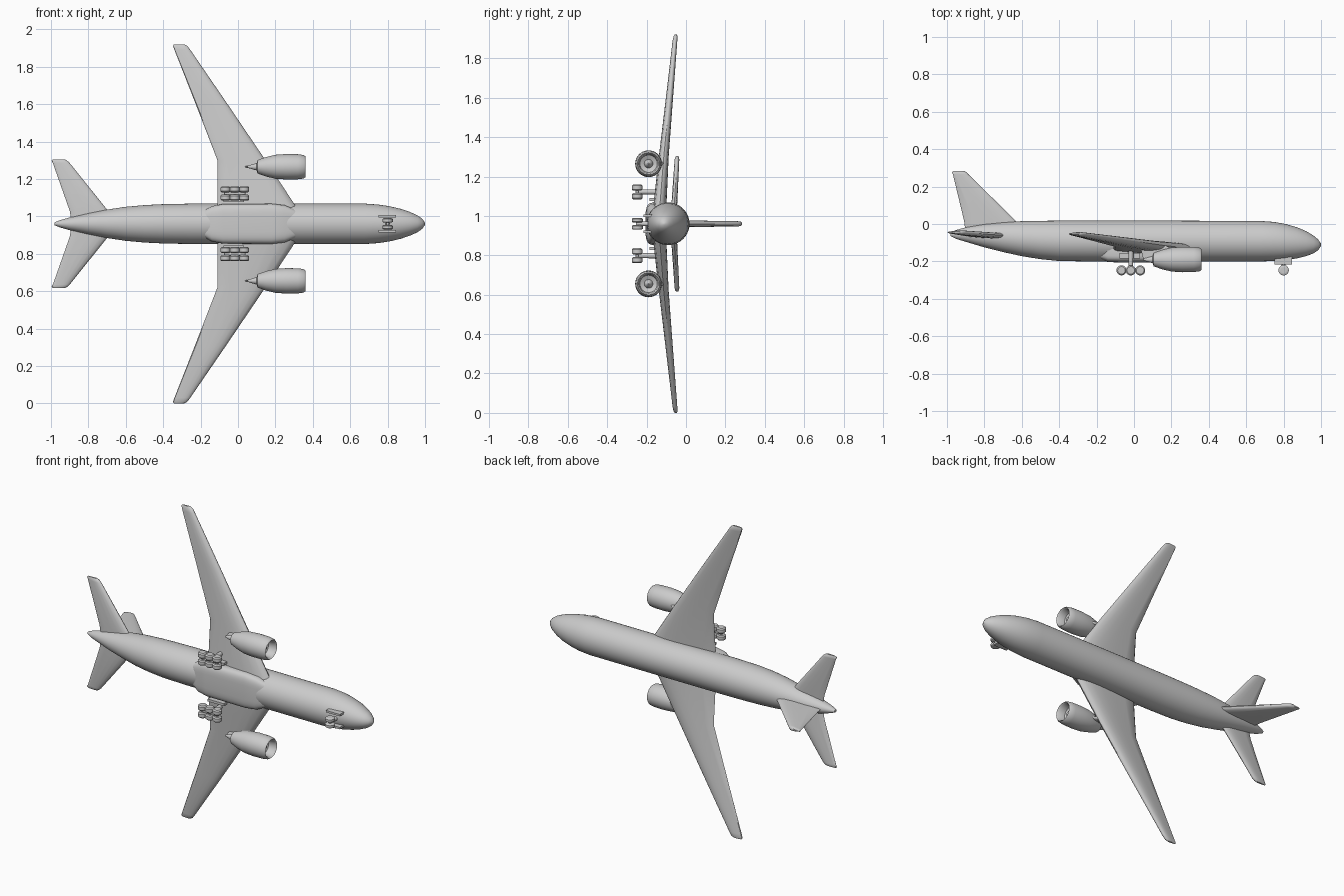
import bpy, bmesh, math
from mathutils import Vector

cube = bpy.data.objects.get("Cube")
if cube:
    bpy.data.objects.remove(cube, do_unlink=True)

MID = 0.96   # height of the centreline; meshes are built relative to it

grey = bpy.data.materials.new("light_grey")
grey.use_nodes = True
COL = (0.6, 0.6, 0.6, 1)
grey.diffuse_color = COL
bsdf = next(n for n in grey.node_tree.nodes if n.type == 'BSDF_PRINCIPLED')
bsdf.inputs["Base Color"].default_value = COL


def finish(name, bm, mirror=False, angle=40):
    """Turn a bmesh into a smooth-shaded object, optionally mirrored across the centreline."""
    bmesh.ops.recalc_face_normals(bm, faces=bm.faces)
    me = bpy.data.meshes.new(name)
    bm.to_mesh(me)
    bm.free()
    me.materials.append(grey)
    ob = bpy.data.objects.new(name, me)
    bpy.context.collection.objects.link(ob)
    ob.location.z = MID
    bpy.ops.object.select_all(action='DESELECT')
    ob.select_set(True)
    bpy.context.view_layer.objects.active = ob
    bpy.ops.object.shade_smooth_by_angle(angle=math.radians(angle))
    if mirror:
        m = ob.modifiers.new("Mirror", 'MIRROR')
        m.use_axis = (False, False, True)
    return ob


def loft(bm, rings):
    """Skin a list of equal-length point rings and cap both ends."""
    rows = [[bm.verts.new(p) for p in r] for r in rings]
    n = len(rows[0])
    for a, b in zip(rows, rows[1:]):
        for i in range(n):
            j = (i + 1) % n
            bm.faces.new((a[i], a[j], b[j], b[i]))
    bm.faces.new(rows[0])
    bm.faces.new(rows[-1])


def section(x, top, bottom, half, power=2, n=40):
    """Superellipse cross-section at station x."""
    pts = []
    for i in range(n):
        t = 2 * math.pi * i / n
        c, s = math.cos(t), math.sin(t)
        u = math.copysign(abs(c) ** (2 / power), c)
        v = math.copysign(abs(s) ** (2 / power), s)
        pts.append(Vector((x, (top + bottom) / 2 + v * (top - bottom) / 2, u * half)))
    return pts


def lathe(bm, profile, centre, axis='X', n=32):
    """Revolve (distance, radius) pairs round an axis through centre."""
    rings = []
    for d, r in profile:
        ring = []
        for i in range(n):
            t = 2 * math.pi * i / n
            a, b = r * math.cos(t), r * math.sin(t)
            ring.append(Vector(centre) + Vector(
                {'X': (d, a, b), 'Y': (a, d, b), 'Z': (a, b, d)}[axis]))
        rings.append(ring)
    loft(bm, rings)


# Rounded aerofoil outline: fraction of chord from the leading edge, half thickness
FOIL = [(0, 0), (0.02, 0.4), (0.08, 0.75), (0.2, 0.97), (0.35, 1), (0.55, 0.85),
        (0.8, 0.55), (0.97, 0.32), (1, 0)]


def foil(bm, stations, upright=False):
    """Loft a flying surface from (span, leading x, trailing x, offset, thickness)."""
    outline = FOIL + [(c, -h) for c, h in FOIL[-2:0:-1]]
    rings = []
    for span, le, te, off, thick in stations:
        ring = []
        for c, h in outline:
            x, t = le + (te - le) * c, off + h * thick / 2
            ring.append(Vector((x, span, t) if upright else (x, t, span)))
        rings.append(ring)
    loft(bm, rings)


def box(bm, lo, hi):
    lo, hi = Vector(lo), Vector(hi)
    vs = bmesh.ops.create_cube(bm, size=1)["verts"]
    for v in vs:
        v.co = Vector([(lo[k] + hi[k]) / 2 + v.co[k] * (hi[k] - lo[k]) for k in range(3)])


def wheel(bm, x, y, z, r, w):
    lathe(bm, [(-w, r * 0.5), (-w, r * 0.75), (-w * 0.6, r), (w * 0.6, r),
               (w, r * 0.75), (w, r * 0.5)], (x, y, z), 'Z', 20)


# Fuselage: station x, top, bottom, half width
bm = bmesh.new()
loft(bm, [section(*s) for s in [
    (-0.98, -0.045, -0.065, 0.008), (-0.95, -0.032, -0.08, 0.02), (-0.9, -0.018, -0.095, 0.034),
    (-0.8, 0.0, -0.125, 0.057), (-0.7, 0.01, -0.15, 0.076), (-0.6, 0.015, -0.172, 0.091),
    (-0.5, 0.017, -0.188, 0.1), (-0.4, 0.018, -0.198, 0.105), (-0.25, 0.018, -0.2, 0.108),
    (0.2, 0.018, -0.2, 0.108), (0.68, 0.016, -0.2, 0.108), (0.75, 0.011, -0.198, 0.103),
    (0.81, 0.0, -0.193, 0.094), (0.87, -0.017, -0.184, 0.08), (0.92, -0.038, -0.172, 0.063),
    (0.96, -0.062, -0.157, 0.045), (0.985, -0.083, -0.14, 0.027), (1.0, -0.105, -0.118, 0.006)]])
finish("fuselage", bm)

# Flat-bottomed belly fairing under the wing root
bm = bmesh.new()
loft(bm, [section(x, -0.09, b, h, 4) for x, b, h in [
    (-0.2, -0.18, 0.06), (-0.14, -0.203, 0.095), (-0.08, -0.206, 0.106),
    (0.18, -0.206, 0.108), (0.25, -0.203, 0.1), (0.33, -0.18, 0.065)]])
finish("belly_fairing", bm)

# Wings
bm = bmesh.new()
foil(bm, [(0.03, 0.345, -0.11, -0.137, 0.07), (0.1, 0.305, -0.11, -0.132, 0.066),
          (0.34, 0.147, -0.11, -0.113, 0.05), (0.65, -0.063, -0.23, -0.083, 0.036),
          (0.93, -0.255, -0.34, -0.056, 0.024), (0.952, -0.272, -0.348, -0.053, 0.02),
          (0.96, -0.287, -0.342, -0.052, 0.01)])
finish("wings", bm, True)

# Horizontal tail
bm = bmesh.new()
foil(bm, [(0.01, -0.65, -0.89, -0.064, 0.03), (0.07, -0.695, -0.9, -0.061, 0.03),
          (0.325, -0.9, -0.99, -0.046, 0.024), (0.337, -0.913, -0.997, -0.045, 0.02),
          (0.344, -0.925, -0.99, -0.045, 0.01)])
finish("tailplane", bm, True)

# Vertical fin
bm = bmesh.new()
foil(bm, [(-0.05, -0.57, -0.9, 0, 0.034), (0.015, -0.63, -0.908, 0, 0.034),
          (0.265, -0.885, -0.968, 0, 0.026), (0.278, -0.898, -0.973, 0, 0.022),
          (0.284, -0.912, -0.965, 0, 0.01)], True)
finish("tail_fin", bm)

# Engine pods with hollow intake, spinner and exhaust cone
EZ, EY = 0.305, -0.19
bm = bmesh.new()
lathe(bm, [(0.05, 0.005), (0.1, 0.02), (0.105, 0.036), (0.15, 0.052), (0.2, 0.064),
           (0.26, 0.068), (0.32, 0.067), (0.35, 0.063), (0.36, 0.056), (0.352, 0.049),
           (0.31, 0.044), (0.3, 0.022), (0.32, 0.014), (0.33, 0.003)], (0, EY, EZ))
finish("engines", bm, True)

# Engine pylons
bm = bmesh.new()
foil(bm, [(-0.19, 0.2, 0.05, EZ, 0.02), (-0.15, 0.23, 0.04, EZ, 0.022),
          (-0.115, 0.17, 0.03, EZ, 0.022)], True)
finish("engine_pylons", bm, True)

# Main landing gear: six-wheel bogie, axles, beam, leg and brace
bm = bmesh.new()
GX, GY, GZ = -0.017, -0.248, 0.162
for dx in (-0.05, 0, 0.05):
    for dz in (-0.022, 0.022):
        wheel(bm, GX + dx, GY, GZ + dz, 0.027, 0.016)
    lathe(bm, [(-0.03, 0.008), (0.03, 0.008)], (GX + dx, GY, GZ), 'Z', 12)
lathe(bm, [(-0.055, 0.009), (0.055, 0.009)], (GX, GY, GZ), 'X', 12)
lathe(bm, [(0, 0.012), (0.13, 0.014)], (GX, GY, GZ), 'Y', 16)
box(bm, (GX - 0.06, -0.185, GZ - 0.045), (GX + 0.05, -0.155, GZ - 0.03))
finish("main_landing_gear", bm, True)

# Nose landing gear: twin wheels, leg and doors
bm = bmesh.new()
wheel(bm, 0.8, -0.247, 0.018, 0.028, 0.012)
lathe(bm, [(-0.01, 0.008), (0.02, 0.008)], (0.8, -0.247, 0), 'Z', 12)
box(bm, (0.75, -0.216, 0.034), (0.845, -0.165, 0.046))
finish("nose_wheels_and_doors", bm, True)
bm = bmesh.new()
lathe(bm, [(-0.247, 0.01), (-0.15, 0.013)], (0.8, 0, 0), 'Y', 16)
finish("nose_gear_leg", bm)
